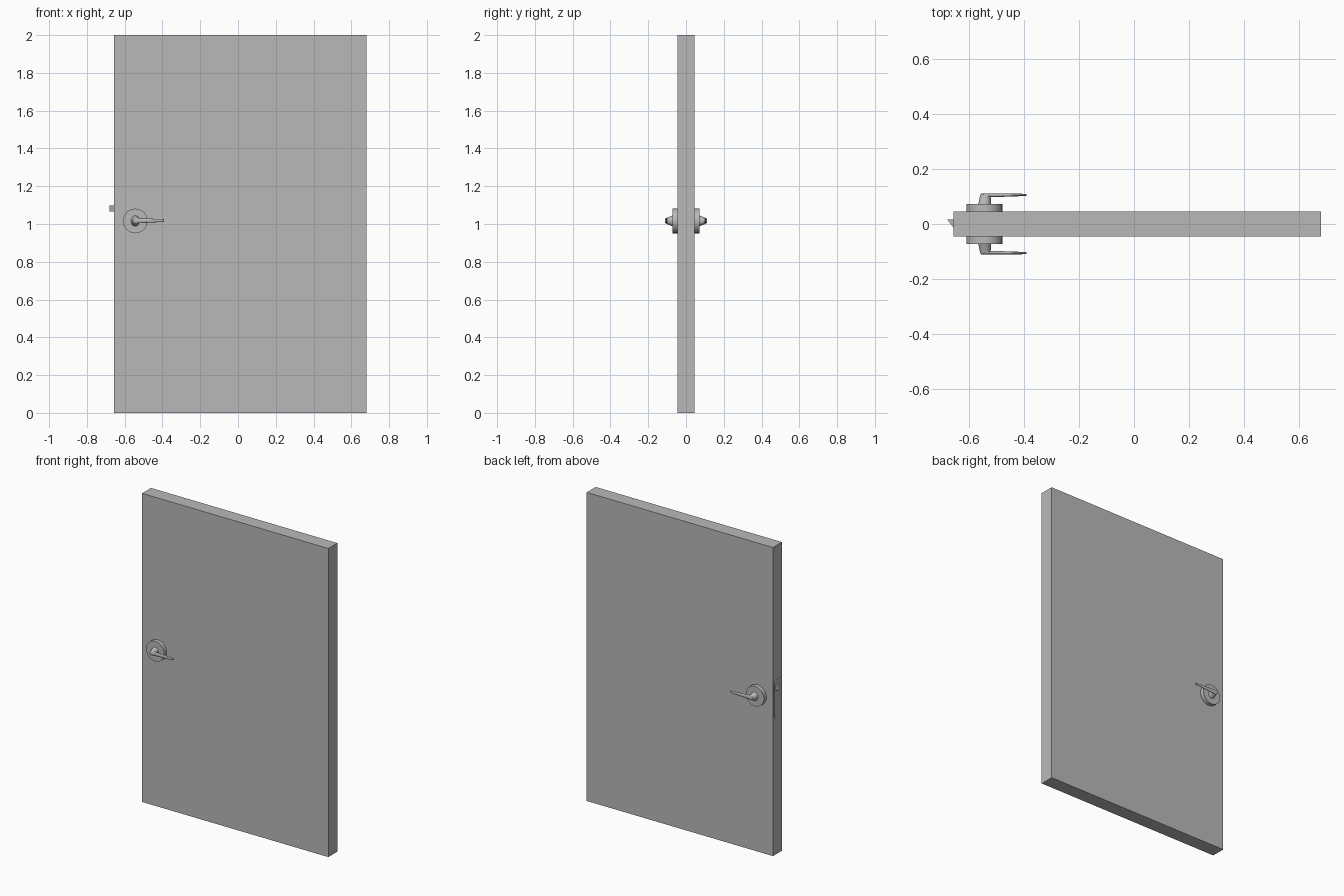
import bpy, bmesh, math
from mathutils import Vector, Matrix

if "Cube" in bpy.data.objects:
    bpy.data.objects.remove(bpy.data.objects["Cube"])

HX, HZ = -0.544, 1.016      # handle axis
EDGE = -0.656               # latch-side edge of the door

grey = bpy.data.materials.new("dark_grey")
grey.diffuse_color = (.485, .485, .485, 1)
grey.use_nodes = True
grey.node_tree.nodes["Principled BSDF"].inputs["Base Color"].default_value = grey.diffuse_color


def finish(name, bm, smooth=False, mirror=False):
    bmesh.ops.recalc_face_normals(bm, faces=bm.faces)
    me = bpy.data.meshes.new(name)
    bm.to_mesh(me)
    bm.free()
    me.materials.append(grey)
    ob = bpy.data.objects.new(name, me)
    bpy.context.collection.objects.link(ob)
    if mirror:
        mod = ob.modifiers.new("both_sides", 'MIRROR')
        mod.use_axis = (False, True, False)
    if smooth:
        bpy.ops.object.select_all(action='DESELECT')
        ob.select_set(True)
        bpy.context.view_layer.objects.active = ob
        bpy.ops.object.shade_smooth_by_angle(angle=math.radians(35))
    return ob


def prism(name, profile, direction):
    """Extrude a flat outline along a direction."""
    bm = bmesh.new()
    face = bm.faces.new([bm.verts.new(p) for p in profile])
    ext = bmesh.ops.extrude_face_region(bm, geom=[face])
    verts = [g for g in ext['geom'] if isinstance(g, bmesh.types.BMVert)]
    bmesh.ops.translate(bm, verts=verts, vec=direction)
    return finish(name, bm)


# Door slab
prism("door_panel", [(EDGE, -.046, 0), (.68, -.046, 0), (.68, .046, 0), (EDGE, .046, 0)],
      (0, 0, 2))

# Latch plate with clipped corners, set on the door edge
w, z0, z1, c = .034, .885, 1.13, .01
prism("latch_plate", [(EDGE, -w + c, z0), (EDGE, w - c, z0), (EDGE, w, z0 + c), (EDGE, w, z1 - c),
                      (EDGE, w - c, z1), (EDGE, -w + c, z1), (EDGE, -w, z1 - c), (EDGE, -w, z0 + c)],
      (-.001, 0, 0))

# Wedge-shaped latch bolt
prism("latch_bolt", [(EDGE, -.014, 1.065), (EDGE, .017, 1.065), (-.68, .017, 1.065)],
      (0, 0, .033))

# Round rose on each face
bm = bmesh.new()
bmesh.ops.create_cone(bm, cap_ends=True, segments=32, radius1=.065, radius2=.065, depth=.028,
                      matrix=Matrix.Translation((HX, -.058, HZ)) @ Matrix.Rotation(math.pi / 2, 4, 'X'))
finish("handle_rose", bm, smooth=True, mirror=True)

# Lever: tapered neck bending into a slim grip
# (x, distance from door centre, turn, half thickness, half height)
rings = [(-.544, .070, 0, .023, .029), (-.541, .098, 8, .020, .018),
         (-.5395, .1045, 20, .0187, .015), (-.516, .104, 90, .0065, .013),
         (-.392, .106, 90, .004, .007)]
N = 20
bm = bmesh.new()
loops = []
for i, (x, d, turn, a, h) in enumerate(rings):
    t = math.radians(turn)
    across = Vector((math.cos(t), math.sin(t), 0))
    centre = Vector((x, -d, HZ + .0006 * i))
    loops.append([bm.verts.new(centre + across * a * math.cos(2 * math.pi * k / N)
                               + Vector((0, 0, h * math.sin(2 * math.pi * k / N)))) for k in range(N)])
for p, q in zip(loops, loops[1:]):
    for k in range(N):
        bm.faces.new((p[k], p[(k + 1) % N], q[(k + 1) % N], q[k]))
bm.faces.new(loops[0])
bm.faces.new(loops[-1])
finish("handle_lever", bm, smooth=True, mirror=True)
